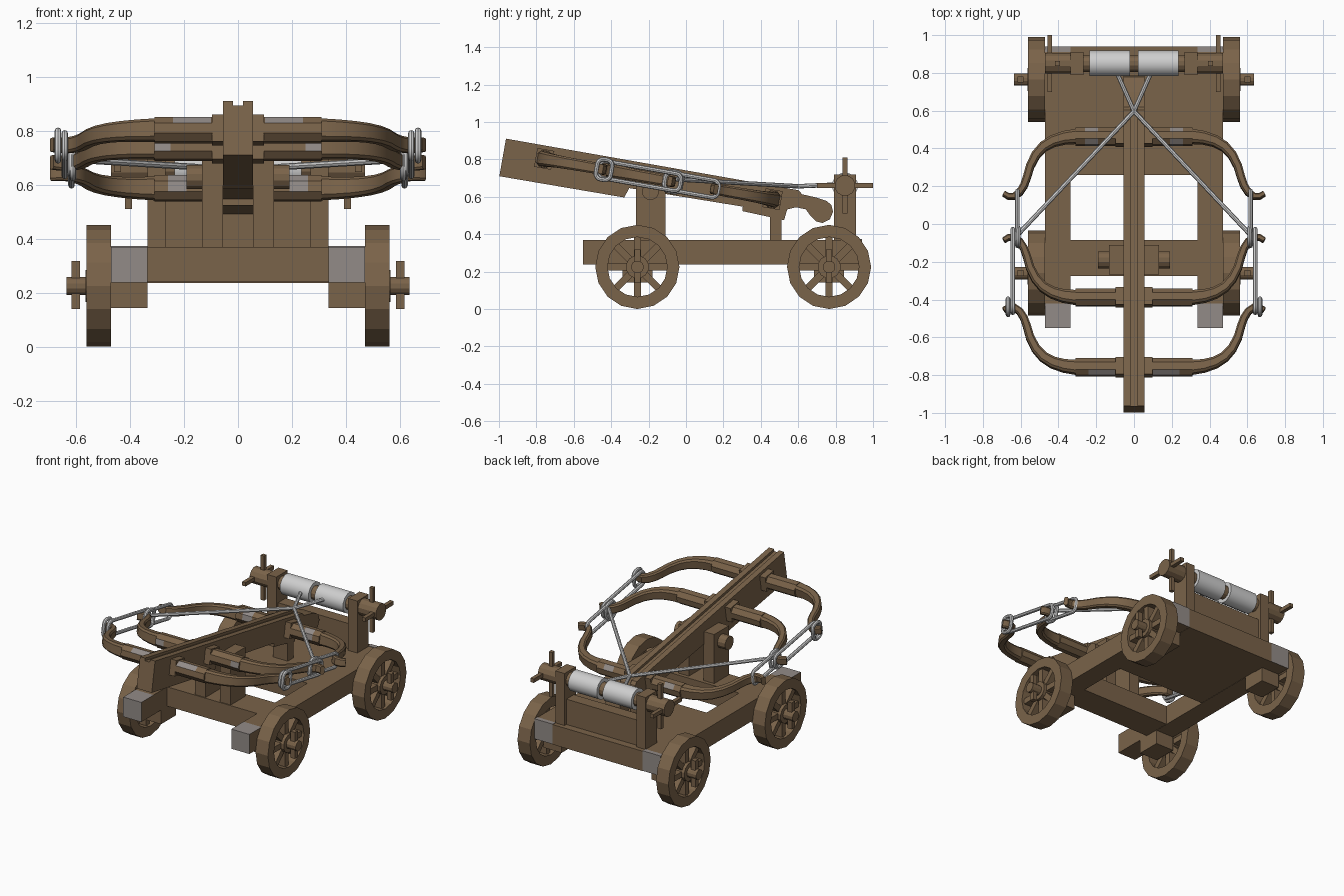
import bpy, bmesh, math
from mathutils import Matrix, Vector

if "Cube" in bpy.data.objects:
    bpy.data.objects.remove(bpy.data.objects["Cube"])

def material(name, col):
    m = bpy.data.materials.new(name)
    m.diffuse_color = (*col, 1)
    m.use_nodes = True
    m.node_tree.nodes["Principled BSDF"].inputs["Base Color"].default_value = m.diffuse_color
    return m

WOOD = material("brown wood", (0.195, 0.125, 0.067))
METAL = material("worn grey", (0.29, 0.26, 0.245))
ROPE = material("pale rope", (0.62, 0.62, 0.62))
# Tilted frame of the stock: local y runs along it, local z is square to it
TILT = Matrix.Translation((0, 0, 0.668)) @ Matrix.Rotation(math.radians(-10), 4, 'X')
FLAT = Matrix.Identity(4)

def finish(name, bm, mat=WOOD, frame=FLAT, smooth=False, rule=None):
    bmesh.ops.recalc_face_normals(bm, faces=bm.faces)
    me = bpy.data.meshes.new(name)
    if rule:
        for f in bm.faces:
            f.material_index = int(rule(f.normal, f.calc_center_median()))
    bm.to_mesh(me)
    bm.free()
    me.transform(frame)
    me.materials.append(mat)
    if rule:
        me.materials.append(METAL)
    ob = bpy.data.objects.new(name, me)
    bpy.context.collection.objects.link(ob)
    if smooth:
        shade(ob)
    return ob

def shade(ob):
    bpy.ops.object.select_all(action='DESELECT')
    ob.select_set(True)
    bpy.context.view_layer.objects.active = ob
    bpy.ops.object.shade_smooth_by_angle(angle=math.radians(35))

def loft(name, sections, closed=False, **kw):
    """Skin a row of equal point loops, capped unless the row is closed."""
    bm = bmesh.new()
    rows = [[bm.verts.new(p) for p in s] for s in sections]
    n = len(rows[0])
    pairs = list(zip(rows, rows[1:])) + ([(rows[-1], rows[0])] if closed else [])
    for a, b in pairs:
        for i in range(n):
            j = (i + 1) % n
            bm.faces.new((a[i], a[j], b[j], b[i]))
    if not closed:
        bm.faces.new(rows[0])
        bm.faces.new(rows[-1])
    return finish(name, bm, **kw)

def prism(name, pts, x0, x1, **kw):
    return loft(name, [[(x, y, z) for y, z in pts] for x in (x0, x1)], **kw)

def box(name, x, y, z, **kw):
    return prism(name, [(y[0], z[0]), (y[1], z[0]), (y[1], z[1]), (y[0], z[1])], *x, **kw)

def circle(cy, cz, r, n, turn=0.0):
    return [(cy + r * math.cos(turn + 2 * math.pi * i / n),
             cz + r * math.sin(turn + 2 * math.pi * i / n)) for i in range(n)]

def rod(name, x0, x1, y, z, r, n=12, **kw):
    return prism(name, circle(y, z, r, n, math.pi / n), x0, x1, **kw)

def rope(name, pts, r=0.012, cyclic=False):
    cu = bpy.data.curves.new(name, 'CURVE')
    cu.dimensions = '3D'
    cu.bevel_depth, cu.bevel_resolution, cu.use_fill_caps = r, 2, True
    sp = cu.splines.new('POLY')
    sp.points.add(len(pts) - 1)
    for p, q in zip(sp.points, pts):
        p.co = (*q, 1)
    sp.use_cyclic_u = cyclic
    ob = bpy.data.objects.new(name, cu)
    cu.materials.append(ROPE)
    bpy.context.collection.objects.link(ob)
    bpy.ops.object.select_all(action='DESELECT')
    ob.select_set(True)
    bpy.context.view_layer.objects.active = ob
    bpy.ops.object.convert(target='MESH')
    shade(bpy.context.object)

def loop_rope(name, x, u0, u1, h, corner=0.03):
    """Rounded loop of rope standing in the tilted frame."""
    pts = []
    for cu, cw, a in ((u1, h, 0), (u0, h, 90), (u0, -h, 180), (u1, -h, 270)):
        cu += -corner if cu == u1 else corner
        cw += -corner if cw > 0 else corner
        for k in range(5):
            t = math.radians(a + k * 22.5)
            pts.append(TILT @ Vector((x, cu + corner * math.cos(t), cw + corner * math.sin(t))))
    rope(name, pts, cyclic=True)

def span(s, a, b):
    return (s * a, s * b) if s > 0 else (s * b, s * a)

# Carriage frame
for s in (1, -1):
    xs = span(s, 0.335, 0.47)
    box("side_rail", xs, (-0.42, 0.94), (0.238, 0.37), rule=lambda n, c: n.y > 0.9)
    box("rail_front_end", xs, (-0.55, -0.42), (0.238, 0.37),
        rule=lambda n, c: n.y < -0.9 or n.z > 0.9)
    box("rail_rear_top", xs, (0.91, 0.94), (0.37, 0.373), mat=METAL)
box("rear_platform", (-0.335, 0.335), (0.26, 0.78), (0.24, 0.37))
box("rear_crossbeam", (-0.335, 0.335), (0.78, 0.94), (0.236, 0.37))
box("middle_crossbeam", (-0.335, 0.335), (-0.275, -0.085), (0.24, 0.37))

# Wheels with spokes, stub axles and linchpins
for cy in (-0.26, 0.765):
    for s in (1, -1):
        cz = 0.225
        box("axle_block", span(s, 0.335, 0.47), (cy - 0.08, cy + 0.08), (0.143, 0.24))
        ring = [(circle(cy, cz, r, 16, math.pi / 16 + math.pi / 16), s * x)
                for r, x in ((0.225, 0.47), (0.225, 0.562), (0.16, 0.562), (0.16, 0.47))]
        loft("wheel_rim", [[(x, *p) for p in c] for c, x in ring], closed=True)
        rod("wheel_hub", s * 0.47, s * 0.565, cy, cz, 0.062)
        rod("axle", s * 0.46, s * 0.635, cy, cz, 0.034)
        box("linchpin", span(s, 0.585, 0.617), (cy - 0.016, cy + 0.016), (0.14, 0.318))
        for k in range(8):
            turn = (Matrix.Translation((0, cy, cz)) @ Matrix.Rotation(k * math.pi / 4, 4, 'X'))
            box("wheel_spoke", span(s, 0.49, 0.545), (0.05, 0.17), (-0.019, 0.019), frame=turn)

# Trestle with pivot pin, and the rear prop
for s in (1, -1):
    box("trestle_cheek", span(s, 0.055, 0.133), (-0.268, -0.11), (0.37, 0.70))
rod("pivot_pin", -0.19, 0.19, -0.19, 0.628, 0.046)
box("elevating_prop", (-0.055, 0.055), (0.45, 0.51), (0.37, 0.56))

# Stock with a groove along the top and a curled tail
def stock_profile(top):
    return [(-0.99, -0.132), (-0.313, -0.128), (-0.295, -0.074), (0.32, -0.066), (0.322, -0.09),
            (0.55, -0.099), (0.556, -0.04), (0.60, -0.02), (0.655, -0.022), (0.685, -0.052),
            (0.72, -0.076), (0.755, -0.078), (0.79, -0.052), (0.80, -0.01), (0.785, 0.025),
            (0.755, 0.042), (0.70, 0.05), (0.62, 0.054), (0.60, top), (-0.99, top)]
for s in (1, -1):
    prism("stock_side", stock_profile(0.072), s * 0.018, s * 0.056, frame=TILT)
prism("stock_groove", stock_profile(0.055), -0.018, 0.018, frame=TILT)

# Three bows: centreline offsets (x, distance towards the tip), swept with a taper
HALF = [(0.0, 0.0), (0.31, 0.0), (0.37, 0.007), (0.43, 0.025), (0.48, 0.055), (0.52, 0.10),
        (0.55, 0.16), (0.567, 0.22), (0.583, 0.265), (0.605, 0.30), (0.635, 0.322),
        (0.665, 0.322), (0.69, 0.307)]
PATH = [Vector((-x, d)) for x, d in HALF[:0:-1]] + [Vector(p) for p in HALF]

def bow(name, u, way, patch):
    sections = []
    for i, p in enumerate(PATH):
        t = (PATH[min(i + 1, len(PATH) - 1)] - PATH[max(i - 1, 0)]).normalized()
        n = Vector((-t.y, t.x))
        f = max(0, (abs(p.x) - 0.31) / 0.38)
        a, h = 0.036 - 0.022 * f, 0.041 - 0.015 * f
        sec = []
        for k, w in ((-a, -h * 0.7), (-a, h * 0.7), (-a * 0.6, h), (a * 0.6, h),
                     (a, h * 0.7), (a, -h * 0.7), (a * 0.6, -h), (-a * 0.6, -h)):
            q = p + n * k
            sec.append((q.x, u + way * q.y, w))
        sections.append(sec)
    loft(name + "_bow", sections, frame=TILT, smooth=True)
    for s in (1, -1):
        # Octagonal sleeve, some facets worn to grey
        cuts = sorted({0.095, 0.31, patch[0], patch[1]})
        prof = circle(u, 0, 0.05, 8, math.pi / 8)
        loft(name + "_sleeve", [[(s * x, *p) for p in prof] for x in cuts], frame=TILT,
             rule=lambda n, c: patch[0] < abs(c.x) < patch[1] and patch[2](n))
        box(name + "_collar", span(s, 0.05, 0.097), (u - 0.046, u + 0.046),
            (-0.05, 0.052), frame=TILT)

bow("front", -0.77, 1, (0.10, 0.24, lambda n: n.y < -0.3 and n.z > 0.3))
bow("middle", -0.395, 1, (0.25, 0.309, lambda n: n.y < -0.9))
bow("rear", 0.47, -1, (0.19, 0.26, lambda n: n.y < -0.3 and n.z > -0.3 or n.z > 0.3 and n.y > 0.3))

# Rope links between bow tips, and the drawn bowstring
hook = TILT @ Vector((0, 0.59, 0.092))
for s in (1, -1):
    loop_rope("tip_ring", s * 0.667, -0.485, -0.405, 0.054)
    loop_rope("tip_ring", s * 0.612, -0.115, -0.025, 0.054)
    loop_rope("long_link", s * 0.642, -0.475, -0.03, 0.046)
    loop_rope("short_link", s * 0.617, -0.115, 0.175, 0.046)
    rope("bowstring", [TILT @ Vector((s * 0.615, -0.06, 0.015)), hook])
    rope("draw_rope", [hook, Vector((s * 0.09, 0.80, 0.665))])

# Windlass: uprights, back board, roped drum and crossed handles
box("windlass_board", (-0.27, 0.27), (0.81, 0.89), (0.37, 0.54))
rod("windlass_axle", -0.35, 0.35, 0.85, 0.66, 0.046)
for s in (1, -1):
    box("windlass_upright", span(s, 0.268, 0.336), (0.79, 0.91), (0.37, 0.72))
    rod("rope_drum", s * 0.022, s * 0.235, 0.85, 0.66, 0.07, mat=ROPE, smooth=True)
    rod("windlass_head", s * 0.336, s * 0.47, 0.85, 0.66, 0.056)
    box("handle_level", span(s, 0.433, 0.459), (0.70, 1.0), (0.647, 0.673))
    box("handle_upright", span(s, 0.392, 0.418), (0.837, 0.863), (0.51, 0.81))
